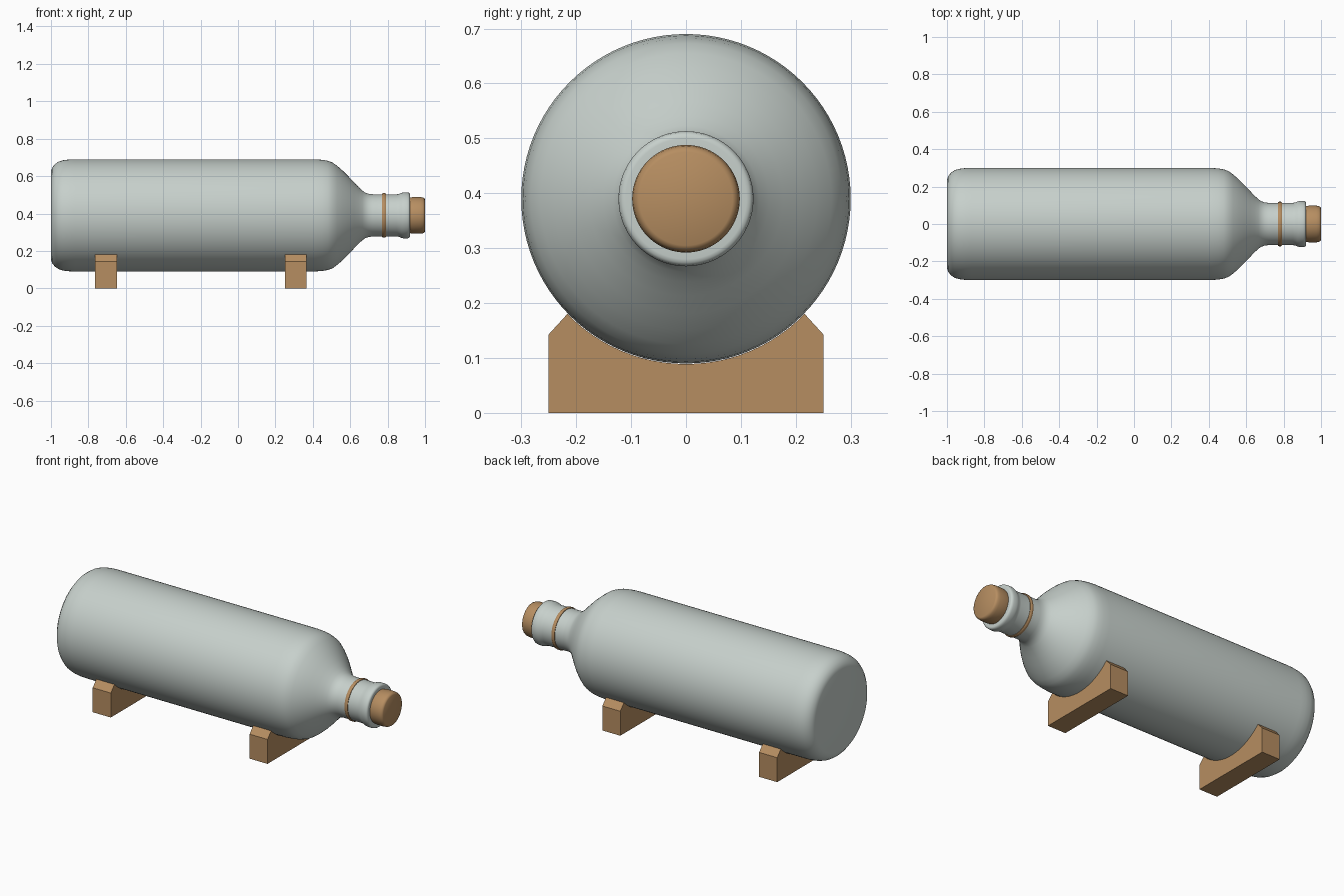
import bpy, bmesh, math

if "Cube" in bpy.data.objects:
    bpy.data.objects.remove(bpy.data.objects["Cube"])

AXIS_Z = 0.39   # height of the bottle's long axis


def material(name, rgb):
    m = bpy.data.materials.new(name)
    m.diffuse_color = (*rgb, 1.0)
    m.use_nodes = True
    m.node_tree.nodes["Principled BSDF"].inputs["Base Color"].default_value = m.diffuse_color
    return m


glass = material("pale grey green", (0.57, 0.63, 0.60))
wood = material("warm wood", (0.47, 0.27, 0.12))


def finish(name, verts, faces, mat, smooth=None):
    mesh = bpy.data.meshes.new(name)
    mesh.from_pydata(verts, [], faces)
    bm = bmesh.new()
    bm.from_mesh(mesh)
    bmesh.ops.recalc_face_normals(bm, faces=bm.faces)
    bm.to_mesh(mesh)
    bm.free()
    mesh.materials.append(mat)
    ob = bpy.data.objects.new(name, mesh)
    bpy.context.collection.objects.link(ob)
    if smooth:
        bpy.ops.object.select_all(action='DESELECT')
        ob.select_set(True)
        bpy.context.view_layer.objects.active = ob
        bpy.ops.object.shade_smooth_by_angle(angle=math.radians(smooth))
    return ob


def lathe(name, profile, mat, closed=False, n=96):
    """Turn (x, radius) points around the bottle axis; ends capped, or joined if closed."""
    verts, faces, m = [], [], len(profile)
    for x, r in profile:
        for k in range(n):
            a = 2 * math.pi * k / n
            verts.append((x, r * math.cos(a), AXIS_Z + r * math.sin(a)))
    for i in range(m if closed else m - 1):
        j = (i + 1) % m
        for k in range(n):
            l = (k + 1) % n
            faces.append((i * n + k, i * n + l, j * n + l, j * n + k))
    if not closed:
        faces += [tuple(range(n)), tuple(range((m - 1) * n, m * n))]
    return finish(name, verts, faces, mat, 40)


# bottle: flat base, straight body, sloping shoulder, neck and lip
lathe("bottle", [
    (-1.0, 0.235), (-0.994, 0.255), (-0.98, 0.273), (-0.96, 0.287), (-0.935, 0.295),
    (-0.90, 0.299), (-0.87, 0.30), (0.41, 0.30), (0.45, 0.297), (0.48, 0.292),
    (0.505, 0.283), (0.53, 0.265), (0.56, 0.239), (0.59, 0.209), (0.62, 0.177),
    (0.645, 0.151), (0.665, 0.133), (0.68, 0.122), (0.70, 0.115), (0.72, 0.113),
    (0.85, 0.113), (0.862, 0.115), (0.873, 0.120), (0.885, 0.123), (0.905, 0.123),
    (0.914, 0.121), (0.919, 0.116), (0.92, 0.110), (0.92, 0.09)], glass)

# band around the neck
lathe("neck_band", [(0.77, 0.11), (0.77, 0.116), (0.775, 0.119), (0.785, 0.119),
                    (0.79, 0.116), (0.79, 0.11)], wood, closed=True)

# stopper in the mouth
lathe("cork", [(0.88, 0.09), (0.92, 0.095), (0.935, 0.098), (0.975, 0.098),
               (0.988, 0.096), (0.996, 0.092), (1.0, 0.085)], wood)


# cradle blocks with a round seat and chamfered shoulders
def cradle(name, x0, x1):
    seat_r, steps = 0.301, 24
    half = math.asin(0.216 / seat_r)
    arc = [(seat_r * math.sin(t), AXIS_Z - seat_r * math.cos(t))
           for t in (half - 2 * half * k / steps for k in range(steps + 1))]
    outline = [(-0.25, 0), (0.25, 0), (0.25, 0.143)] + arc + [(-0.25, 0.143)]
    n = len(outline)
    verts = [(x, y, z) for x in (x0, x1) for y, z in outline]
    faces = [(k, (k + 1) % n, n + (k + 1) % n, n + k) for k in range(n)]
    faces += [tuple(range(n)), tuple(range(n, 2 * n))]
    finish(name, verts, faces, wood, 20)


cradle("rear_cradle", -0.765, -0.648)
cradle("front_cradle", 0.25, 0.366)
